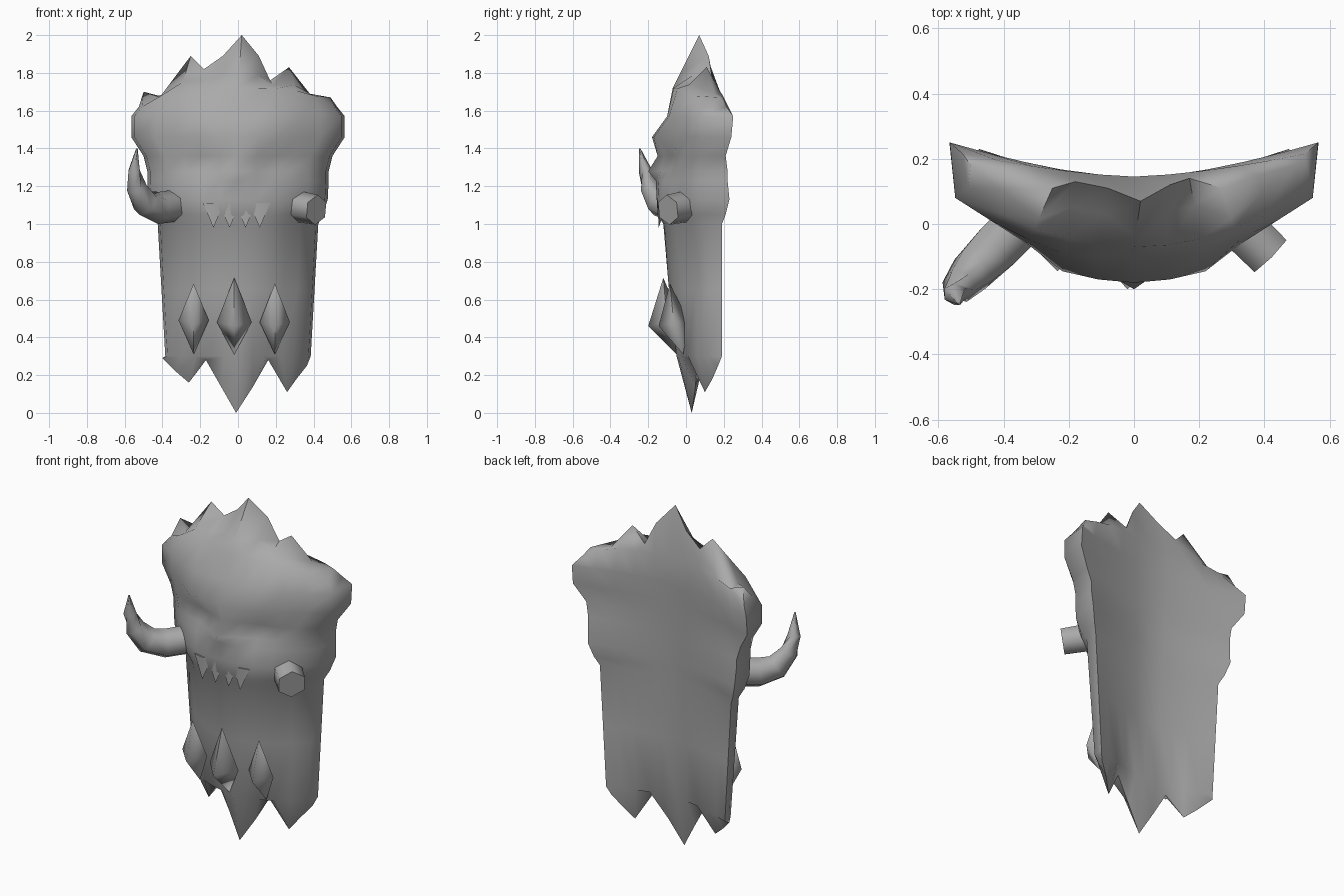
import bpy, bmesh, math
from mathutils import Vector

if "Cube" in bpy.data.objects:
    bpy.data.objects.remove(bpy.data.objects["Cube"])

GREY = (0.4, 0.4, 0.4, 1)
stone = bpy.data.materials.new("grey stone")
stone.use_nodes = True
stone.diffuse_color = GREY
stone.node_tree.nodes["Principled BSDF"].inputs["Base Color"].default_value = GREY


def finish(name, bm, angle):
    """Turn a bmesh into a shaded object with the stone material."""
    bmesh.ops.recalc_face_normals(bm, faces=bm.faces)
    mesh = bpy.data.meshes.new(name)
    bm.to_mesh(mesh)
    bm.free()
    mesh.materials.append(stone)
    obj = bpy.data.objects.new(name, mesh)
    bpy.context.collection.objects.link(obj)
    bpy.ops.object.select_all(action='DESELECT')
    obj.select_set(True)
    bpy.context.view_layer.objects.active = obj
    bpy.ops.object.shade_smooth_by_angle(angle=math.radians(angle))


def bridge(bm, low, high):
    """Join two rows of vertices with quads."""
    for a, b, c, d in zip(low, low[1:], high[1:], high):
        bm.faces.new((a, b, c, d))


# Curved slab: height, half width, back edge y, front y from the middle outwards
FRACTIONS = (0, .2, .4, .6, .8, 1)
ROWS = (
    (.3, .385, .19, (-.05, -.04, -.02, .01, .06, .12)),
    (.65, .405, .19, (-.09, -.08, -.06, -.015, .05, .11)),
    (1, .425, .19, (-.12, -.115, -.1, -.06, .02, .1)),
    (1.05, .45, .21, (-.15, -.14, -.13, -.075, -.01, .08)),
    (1.13, .475, .23, (-.155, -.15, -.13, -.08, -.01, .07)),
    (1.23, .48, .22, (-.16, -.145, -.12, -.07, -.015, .07)),
    (1.28, .48, .22, (-.2, -.135, -.09, -.06, -.015, .07)),
    (1.36, .5, .21, (-.15, -.115, -.075, -.055, -.015, .07)),
    (1.46, .565, .24, (-.18, -.17, -.145, -.06, .01, .08)),
    (1.57, .565, .25, (-.1, -.1, -.09, -.045, .01, .08)),
    (1.72, .525, .215, (-.07, -.065, -.045, -.015, .03, .11)),
)
# Ragged lower hem and pointed crown as (x, y, z), right to left
HEM = ((-.4, .17, .29), (-.33, .13, .22), (-.26, .1, .16), (-.17, .06, .28),
       (-.09, .05, .14), (-.01, .03, 0), (.08, .05, .14), (.16, .06, .28),
       (.26, .1, .11), (.31, .14, .18), (.365, .17, .25))
CROWN = ((-.5, .18, 1.7), (-.42, .17, 1.66), (-.25, .11, 1.89), (-.18, .13, 1.82),
         (-.08, .11, 1.89), (.02, .07, 2), (.11, .12, 1.89), (.17, .14, 1.76),
         (.27, .11, 1.83), (.38, .15, 1.69), (.49, .18, 1.67))
PEAKS = (0, 2, 5, 8, 10)

bm = bmesh.new()
front, back = [], []
for z, width, edge, profile in ROWS:
    middle = .08 + .038 * z
    front_row, back_row = [], []
    for i in range(-5, 6):
        f = FRACTIONS[abs(i)]
        x = math.copysign(f * width, i)
        height = z - (.1 * f ** 4 if z > 1.6 else 0)
        front_row.append(bm.verts.new((x * .97, profile[abs(i)], height)))
        back_row.append(bm.verts.new((x, middle + (edge - middle) * f ** 1.5, height)))
    front.append(front_row)
    back.append(back_row)
hem = [bm.verts.new(p) for p in HEM]
crown = [bm.verts.new(p) for p in CROWN]
# Fluted foot of the crown: spikes stand forward, gaps lie back
foot = []
for i in range(1, 10):
    rim, tip = front[-1][i].co, crown[i].co
    point = rim.lerp(tip, .25 if i in PEAKS else .55)
    point.z = rim.z + (tip.z - rim.z) * (.25 if i in PEAKS else .4)
    foot.append(bm.verts.new(point))
foot = [crown[0]] + foot + [crown[-1]]
for rows in ([hem] + front, [hem] + back + [crown]):
    for low, high in zip(rows, rows[1:]):
        bridge(bm, low, high)
# The foot row shares its end points with the crown
bridge(bm, front[-1], foot)
bridge(bm, foot[1:-1], crown[1:-1])
bm.faces.new((foot[0], foot[1], crown[1]))
bm.faces.new((foot[-2], foot[-1], crown[-2]))
# Side walls
for side in (0, -1):
    edge_front = [r[side] for r in [hem] + front + [crown]]
    edge_back = [r[side] for r in [hem] + back + [crown]]
    for a, b, c, d in zip(edge_front, edge_front[1:], edge_back[1:], edge_back):
        bm.faces.new(list(dict.fromkeys((a, b, c, d))))
finish("mask_body", bm, 75)


def horn(name, path, sides=6):
    """Tapered tube through (x, y, z, radius) stations."""
    bm = bmesh.new()
    points = [Vector(p[:3]) for p in path]
    rings = []
    for i, p in enumerate(path):
        along = points[min(i + 1, len(path) - 1)] - points[max(i - 1, 0)]
        turn = along.to_track_quat('Z', 'Y')
        ring = []
        for k in range(sides):
            a = math.tau * (k + .5) / sides
            ring.append(bm.verts.new(
                points[i] + turn @ Vector((math.cos(a), math.sin(a), 0)) * p[3]))
        rings.append(ring)
    for low, high in zip(rings, rings[1:]):
        bridge(bm, low + low[:1], high + high[:1])
    bm.faces.new(rings[0])
    bm.faces.new(rings[-1])
    finish(name, bm, 65)


# Whole tusk on the right, broken stump on the left
horn("right_tusk", ((-.31, .04, 1.1, .085), (-.42, -.07, 1.085, .085),
                    (-.49, -.14, 1.11, .075), (-.535, -.19, 1.19, .055),
                    (-.55, -.215, 1.28, .035), (-.535, -.245, 1.4, .004)))
horn("left_tusk_stump", ((.28, .04, 1.1, .085), (.415, -.095, 1.075, .08)))


def stud(name, x, y, half_width, bottom, middle, top, depth):
    """Diamond spike standing out from the beard."""
    bm = bmesh.new()
    tip_low = bm.verts.new((x, y + .05, bottom))
    tip_high = bm.verts.new((x, y - .02, top))
    ring = [bm.verts.new(p) for p in (
        (x - half_width, y, middle), (x, y - depth, middle - .02),
        (x + half_width, y, middle), (x, y + .08, middle))]
    for a, b in zip(ring, ring[1:] + ring[:1]):
        bm.faces.new((a, b, tip_high))
        bm.faces.new((b, a, tip_low))
    finish(name, bm, 85)


stud("middle_stud", -.02, -.1, .093, .31, .48, .715, .1)
stud("right_stud", -.235, -.065, .08, .31, .49, .685, .08)
stud("left_stud", .195, -.065, .08, .31, .48, .685, .08)

# Upper teeth hanging over the beard
for n, x in enumerate((-.13, -.045, .04, .115)):
    bm = bmesh.new()
    base = [bm.verts.new(p) for p in ((x - .055, -.137, 1.11), (x, -.15, 1.11),
                                      (x + .055, -.137, 1.11), (x, -.1, 1.11))]
    tip = bm.verts.new((x, -.145, .98))
    bm.faces.new(base)
    for a, b in zip(base, base[1:] + base[:1]):
        bm.faces.new((a, b, tip))
    finish(f"tooth_{n + 1}", bm, 60)
